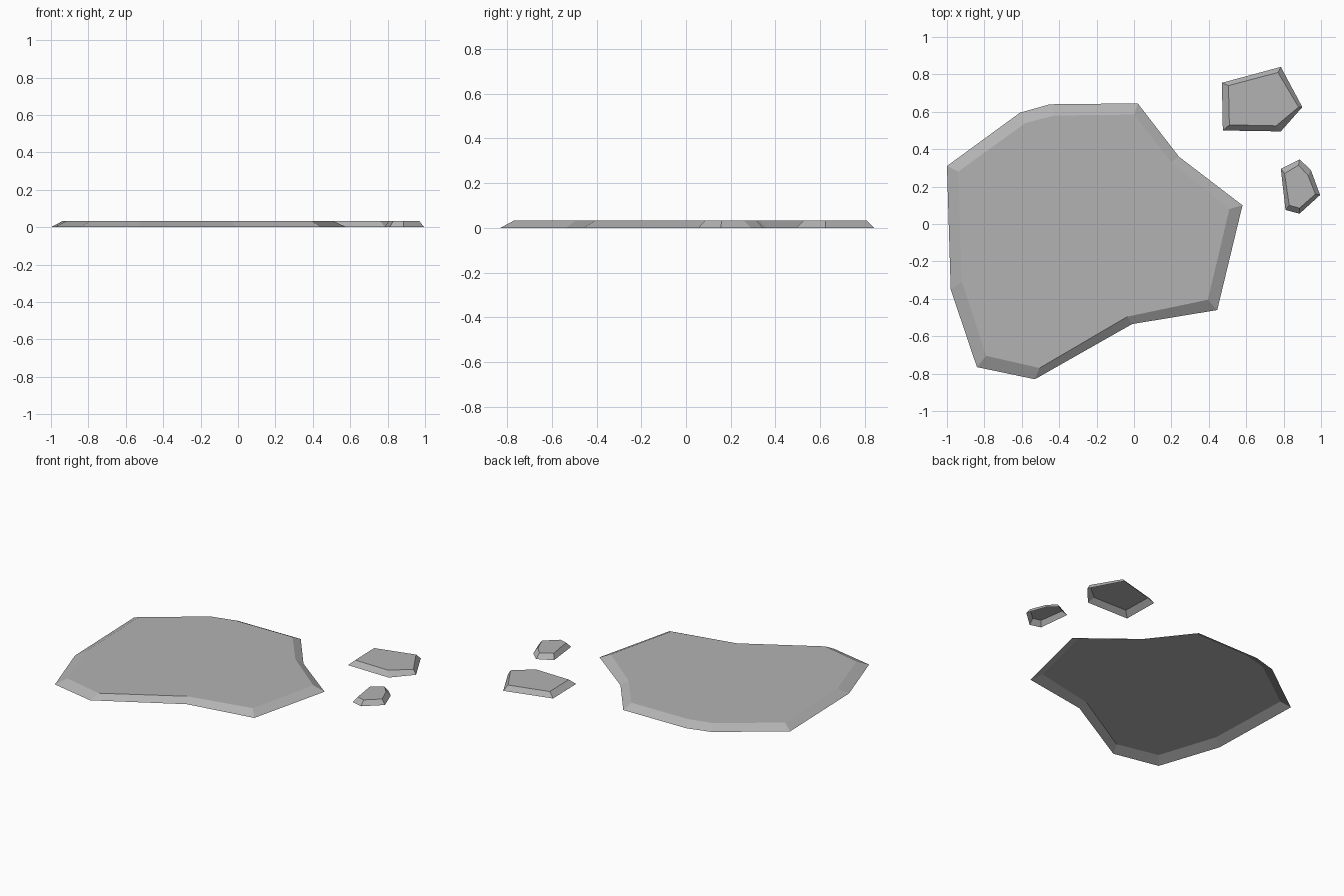
import bpy
import bmesh

default_cube = bpy.data.objects.get("Cube")
if default_cube:
    bpy.data.objects.remove(default_cube, do_unlink=True)

HEIGHT = .032


def make_material(name, colour):
    material = bpy.data.materials.new(name)
    material.use_nodes = True
    material.diffuse_color = colour
    shader = material.node_tree.nodes["Principled BSDF"]
    shader.inputs["Base Color"].default_value = colour
    shader.inputs["Roughness"].default_value = .9
    return material


def make_slab(name, ground_outline, top_outline, material):
    """Flat stone, open underneath: a wide ground outline sloping up to a smaller top."""
    bm = bmesh.new()
    lower = [bm.verts.new((x, y, 0)) for x, y in ground_outline]
    upper = [bm.verts.new((x, y, HEIGHT)) for x, y in top_outline]

    # Top face and sloping rim
    bm.faces.new(upper)
    count = len(lower)
    for i in range(count):
        following = (i + 1) % count
        bm.faces.new((lower[i], lower[following], upper[following], upper[i]))

    # Point every face outward, with the top facing up
    bmesh.ops.recalc_face_normals(bm, faces=bm.faces)
    bm.normal_update()
    bm.faces.ensure_lookup_table()
    if bm.faces[0].normal.z < 0:
        bmesh.ops.reverse_faces(bm, faces=bm.faces)

    mesh = bpy.data.meshes.new(name)
    bm.to_mesh(mesh)
    bm.free()
    mesh.materials.append(material)
    slab = bpy.data.objects.new(name, mesh)
    bpy.context.collection.objects.link(slab)
    return slab


stone_grey = make_material("stone grey", (.45, .45, .45, 1))

# Large paving stone
make_slab(
    "large_stone",
    [(-1, .31), (-.61, .595), (-.45, .64), (.02, .645), (.24, .36), (.58, .1),
     (.445, -.46), (-.01, -.535), (-.53, -.83), (-.84, -.765), (-.98, -.35)],
    [(-.94, .28), (-.58, .54), (-.425, .58), (0, .585), (.2, .33), (.51, .08),
     (.395, -.405), (-.035, -.495), (-.505, -.77), (-.79, -.705), (-.92, -.31)],
    stone_grey)

# Five-sided chip behind it
make_slab(
    "medium_stone",
    [(.47, .755), (.785, .84), (.9, .625), (.785, .495), (.475, .5)],
    [(.505, .74), (.77, .81), (.88, .625), (.76, .525), (.51, .53)],
    stone_grey)

# Six-sided chip beside it
make_slab(
    "small_stone",
    [(.785, .295), (.885, .345), (.945, .29), (.995, .155), (.885, .055), (.81, .075)],
    [(.805, .27), (.88, .315), (.93, .26), (.97, .16), (.885, .085), (.83, .1)],
    stone_grey)
